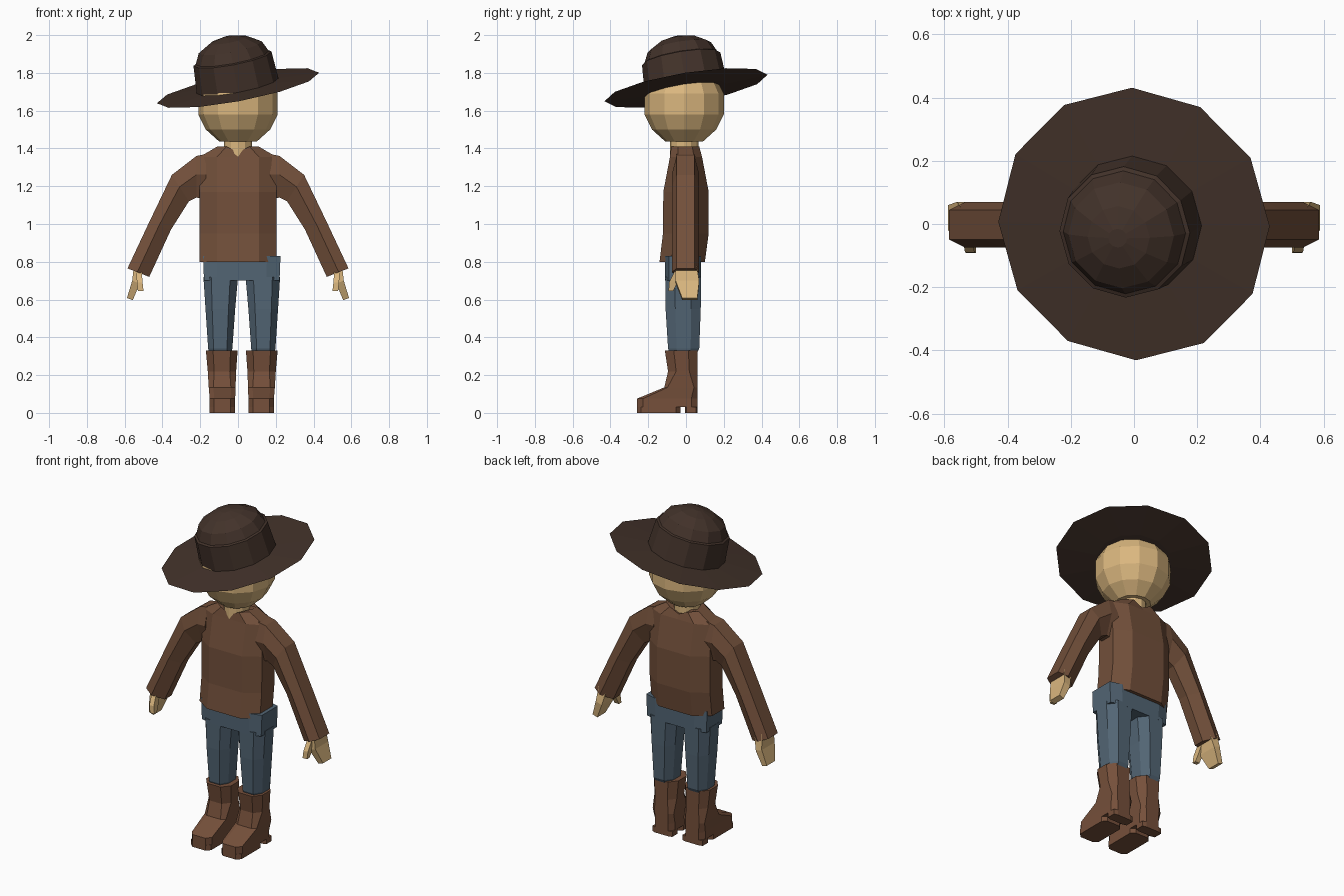
import bpy, bmesh, math
from mathutils import Vector, Matrix

if "Cube" in bpy.data.objects:
    bpy.data.objects.remove(bpy.data.objects["Cube"])


def material(name, rgb):
    m = bpy.data.materials.new(name)
    m.diffuse_color = (*rgb, 1)
    m.use_nodes = True
    m.node_tree.nodes["Principled BSDF"].inputs["Base Color"].default_value = m.diffuse_color
    return m


HAT = material("dark felt", (0.055, 0.032, 0.023))
SHIRT = material("brown cloth", (0.17, 0.08, 0.043))
DENIM = material("denim", (0.085, 0.13, 0.175))
LEATHER = material("leather", (0.18, 0.08, 0.043))
SKIN = material("skin", (0.70, 0.47, 0.21))


def chamfered(a, b):
    """Unit octagon: a = flat part of the sides, b = flat part of front and back."""
    return [(1, -a), (1, a), (b, 1), (-b, 1), (-1, a), (-1, -a), (-b, -1), (b, -1)]


OCT = chamfered(0.45, 0.55)
FOOT = chamfered(0.8, 0.65)
SLEEVE = [(1, -0.65), (1, 0.65), (0.1, 1), (-1, 0.45), (-1, -0.45), (0.1, -1)]
BOX = [(1, -1), (1, 1), (-1, 1), (-1, -1)]
TORSO = [(1, -0.5), (1, 0.5), (0.55, 1), (0, 1), (-0.55, 1),
         (-1, 0.5), (-1, -0.5), (-0.55, -1), (0, -1), (0.55, -1)]


def ring(outer, inner, y0, y1, sec, side=1, cx=0):
    """Section spanning two (x, z) points and a y range; side mirrors it about cx."""
    pts = []
    for u, v in sec:
        t = (u + 1) / 2
        x = inner[0] + (outer[0] - inner[0]) * t
        z = inner[1] + (outer[1] - inner[1]) * t
        pts.append(Vector((cx + side * x, (y0 + y1) / 2 + v * (y1 - y0) / 2, z)))
    return pts


def level(x0, x1, y0, y1, z, sec=OCT, side=1, cx=0):
    return ring((x1, z), (x0, z), y0, y1, sec, side, cx)


def circle(r, z, n=12):
    return [Vector((r * math.cos(2 * math.pi * i / n), r * math.sin(2 * math.pi * i / n), z))
            for i in range(n)]


def loft(name, rings, mat, matrix=Matrix()):
    bm = bmesh.new()
    rows = [[bm.verts.new(matrix @ p) for p in r] for r in rings]
    n = len(rows[0])
    for a, b in zip(rows, rows[1:]):
        for i in range(n):
            j = (i + 1) % n
            bm.faces.new((a[i], a[j], b[j], b[i]))
    bm.faces.new(rows[0])
    bm.faces.new(rows[-1])
    bmesh.ops.recalc_face_normals(bm, faces=bm.faces)
    me = bpy.data.meshes.new(name)
    bm.to_mesh(me)
    bm.free()
    me.materials.append(mat)
    ob = bpy.data.objects.new(name, me)
    bpy.context.collection.objects.link(ob)
    return ob


def lathe(name, profile, mat, matrix):
    return loft(name, [circle(r, z) for r, z in profile], mat, matrix)


# Hat, tilted to one side and forward
up = Vector((-0.19, -0.165, 1))
tilt = Matrix.Translation((0, 0, 1.72)) @ Vector((0, 0, 1)).rotation_difference(up).to_matrix().to_4x4()
lathe("hat", [(0.21, -0.012), (0.437, 0), (0.22, 0.012), (0.21, 0.16), (0.197, 0.165),
              (0.17, 0.222), (0.1, 0.263), (0.03, 0.28)], HAT, tilt)

# Head and neck
shift = Matrix.Translation((0, -0.01, 0))
lathe("head", [(0.1, 1.437), (0.17, 1.5), (0.21, 1.58), (0.21, 1.69), (0.17, 1.77),
               (0.1, 1.83), (0.03, 1.85)], SKIN, shift)
lathe("neck", [(0.075, 1.34), (0.075, 1.47)], SKIN, shift)

# Shirt body, with a dipped neckline
rows = [level(-w, w, y0, y1, z, TORSO) for w, y0, y1, z in (
    (0.203, -0.14, 0.1, 0.8), (0.203, -0.122, 0.12, 0.95), (0.203, -0.12, 0.12, 1.17),
    (0.203, -0.085, 0.085, 1.355), (0.11, -0.078, 0.07, 1.41))]
for i in (3, 8):
    rows[-1][i].z -= 0.03
loft("shirt_body", rows, SHIRT)

# Hips
HIP = 0.02
loft("hips", [level(-0.2, 0.2, -0.11, 0.08, 0.7, FOOT, cx=HIP),
              level(-0.205, 0.205, -0.11, 0.08, 0.83, FOOT, cx=HIP)], DENIM)

for side, tag in ((-1, "left"), (1, "right")):
    # Sleeve
    loft(tag + "_sleeve", [ring(o, i, -0.075, 0.07, SLEEVE, side) for o, i in (
        ((0.17, 1.37), (0.17, 1.13)), ((0.22, 1.36), (0.22, 1.14)), ((0.35, 1.26), (0.26, 1.12)),
        ((0.47, 1.01), (0.355, 0.97)), ((0.585, 0.765), (0.47, 0.72)))], SHIRT)

    # Hand and thumb
    loft(tag + "_hand", [ring(o, i, y0, y1, BOX, side) for o, i, y0, y1 in (
        ((0.55, 0.79), (0.5, 0.77), -0.055, 0.055), ((0.56, 0.7), (0.52, 0.685), -0.055, 0.07),
        ((0.588, 0.608), (0.557, 0.597), -0.02, 0.06))], SKIN)
    loft(tag + "_thumb", [level(x - 0.015, x + 0.015, y0, y1, z, BOX, side) for x, y0, y1, z in (
        (0.525, -0.06, -0.02, 0.75), (0.52, -0.09, -0.045, 0.69), (0.515, -0.092, -0.068, 0.645))], SKIN)

    # Trouser leg
    loft(tag + "_trouser_leg", [level(x0, x1, y0, y1, z, OCT, side, HIP) for x0, x1, y0, y1, z in (
        (0.02, 0.203, -0.11, 0.08, 0.72), (0.035, 0.192, -0.108, 0.078, 0.55),
        (0.05, 0.178, -0.095, 0.07, 0.34), (0.06, 0.165, -0.07, 0.04, 0.28))], DENIM)

    # Boot
    rows = [level(x0, x1, y0, 0.06, z, s, side, HIP) for x0, x1, y0, z, s in (
        (0.035, 0.17, -0.26, 0.03, FOOT), (0.035, 0.17, -0.26, 0.075, FOOT),
        (0.033, 0.175, -0.115, 0.135, FOOT), (0.03, 0.18, -0.095, 0.22, OCT),
        (0.022, 0.19, -0.112, 0.33, OCT))]
    loft(tag + "_boot", rows, LEATHER)
    for part, y0, y1 in (("sole", -0.26, -0.03), ("heel", -0.005, 0.06)):
        loft(f"{tag}_boot_{part}", [level(0.035, 0.17, y0, y1, z, FOOT, side, HIP)
                                    for z in (0, 0.032)], LEATHER)
